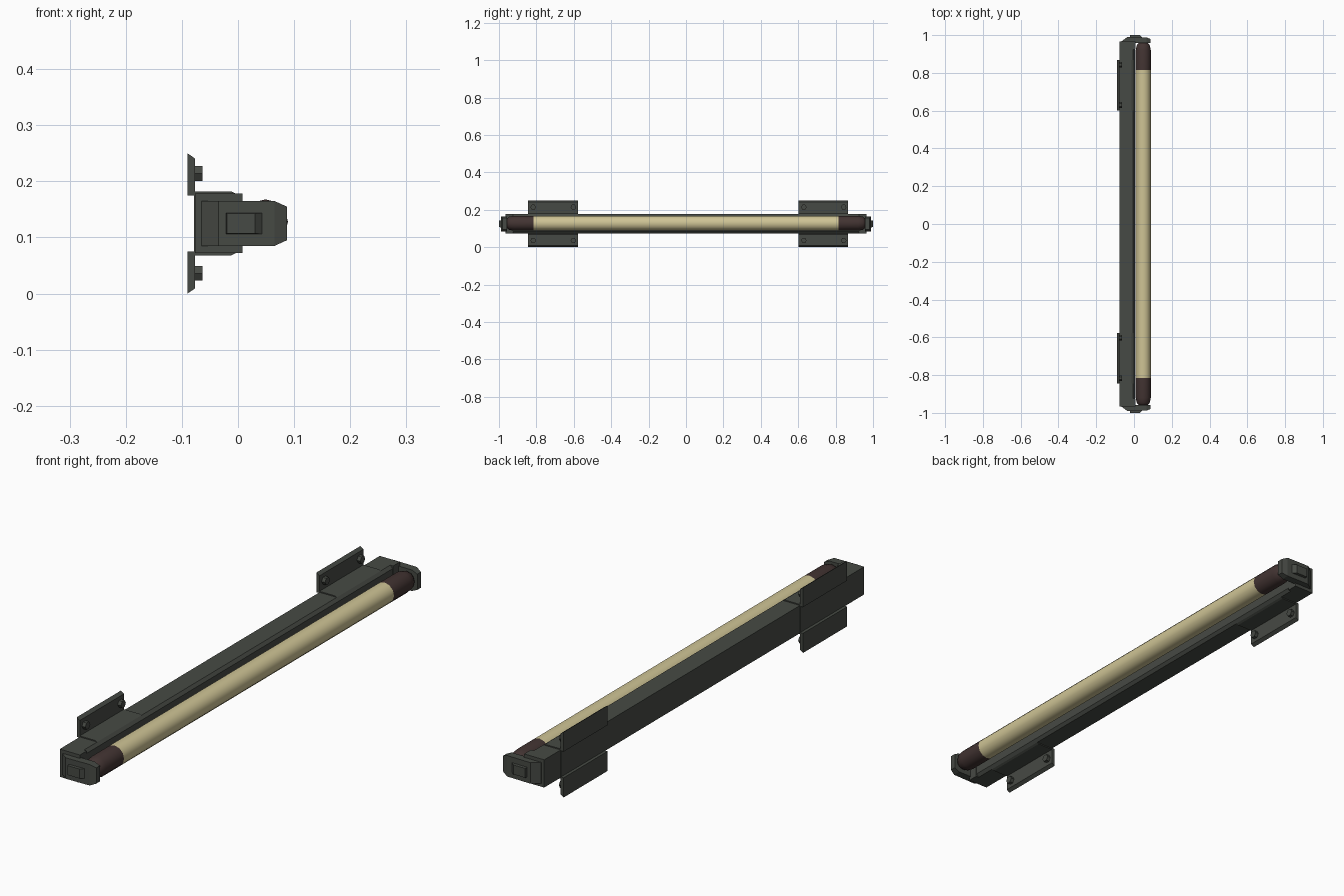
import bpy, bmesh, math

if "Cube" in bpy.data.objects:
    bpy.data.objects.remove(bpy.data.objects["Cube"])

def material(name, rgb):
    m = bpy.data.materials.new(name)
    m.diffuse_color = (*rgb, 1)
    m.use_nodes = True
    m.node_tree.nodes["Principled BSDF"].inputs["Base Color"].default_value = m.diffuse_color
    return m

METAL = material("dark_green_grey_metal", (0.062, 0.068, 0.058))
GLASS = material("pale_yellow_glass", (0.62, 0.55, 0.30))
BROWN = material("burnt_brown_ends", (0.055, 0.034, 0.032))
ZC = 0.125   # mid height of the fixture

def finish(name, bm, mats=(METAL,)):
    bmesh.ops.recalc_face_normals(bm, faces=bm.faces)
    me = bpy.data.meshes.new(name)
    bm.to_mesh(me)
    bm.free()
    for m in mats:
        me.materials.append(m)
    ob = bpy.data.objects.new(name, me)
    bpy.context.collection.objects.link(ob)
    return ob

def loft(name, rings, mats=(METAL,)):
    """Skin a list of equal-length point rings and close both ends."""
    bm = bmesh.new()
    vs = [[bm.verts.new(p) for p in r] for r in rings]
    n = len(vs[0])
    for a, b in zip(vs, vs[1:]):
        for i in range(n):
            j = (i + 1) % n
            bm.faces.new((a[i], a[j], b[j], b[i]))
    bm.faces.new(vs[0])
    bm.faces.new(vs[-1])
    return finish(name, bm, mats)

def prism(name, xz, y0, y1):
    return loft(name, [[(x, y, z) for x, z in xz] for y in (y0, y1)])

def mirrored_profile(half):
    """Half profile (x, height above the middle) mirrored in z."""
    return [(x, ZC + h) for x, h in half] + [(x, ZC - h) for x, h in reversed(half)]

# long housing with chamfered front edges
prism("housing", mirrored_profile([(-0.077, 0.053), (-0.004, 0.053), (0.006, 0.042)]), -0.95, 0.95)

for s, side in ((-1, "front"), (1, "back")):
    # square end block of the housing
    prism(side + "_end_block", mirrored_profile([(-0.077, 0.053), (0.008, 0.053)]),
          s * 0.925, s * 0.966)
    # end cap that reaches out over the tube: x, half height, outer y
    cols = [(-0.065, 0.040, 0.968), (-0.035, 0.040, 0.990),
            (0.065, 0.040, 0.988), (0.087, 0.030, 0.980)]
    loft(side + "_end_cap", [[(x, s * 0.958, ZC - h), (x, s * 0.958, ZC + h),
                              (x, s * y, ZC + h), (x, s * y, ZC - h)] for x, h, y in cols])
    # raised panel on the cap
    loft(side + "_cap_panel",
         [[(x0, s * y, ZC - h), (x1, s * y, ZC - h), (x1, s * y, ZC + h), (x0, s * y, ZC + h)]
          for y, x0, x1, h in ((0.985, -0.022, 0.047, 0.019), (1.0, -0.020, 0.030, 0.018))])

# tube with rounded brown ends
half = [(0.965, 0.012), (0.960, 0.024), (0.945, 0.035), (0.920, 0.040), (0.815, 0.040)]
prof = [(-y, r) for y, r in half] + list(reversed(half))
N = 12
tube = loft("light_tube",
            [[(0.049 + r * math.cos(2 * math.pi * i / N), y, 0.128 + r * math.sin(2 * math.pi * i / N))
              for i in range(N)] for y, r in prof], (GLASS, BROWN))
for p in tube.data.polygons:
    p.material_index = int(abs(p.center.y) > 0.8)
bpy.context.view_layer.objects.active = tube
tube.select_set(True)
bpy.ops.object.shade_smooth_by_angle(angle=math.radians(45))

# wall brackets: strap around the housing, two plates, four bolts
for name, y0, y1 in (("front", -0.845, -0.578), ("back", 0.602, 0.867)):
    prism(name + "_bracket_strap",
          mirrored_profile([(-0.0785, 0.057), (-0.012, 0.057), (-0.004, 0.053)]), y0, y1)
    for s, lev in ((1, "upper"), (-1, "lower")):
        prism(f"{name}_{lev}_bracket_plate",
              [(x, ZC + s * h) for x, h in
               ((-0.09, 0.050), (-0.09, 0.125), (-0.077, 0.116), (-0.077, 0.050))], y0, y1)
        for k, yb in enumerate((y0 + 0.028, y1 - 0.024)):
            zb = ZC + s * 0.089
            loft(f"{name}_{lev}_bolt_{k + 1}",
                 [[(x, yb + 0.015 * math.cos(a * math.pi / 3), zb + 0.015 * math.sin(a * math.pi / 3))
                   for a in range(6)] for x in (-0.08, -0.063)])
